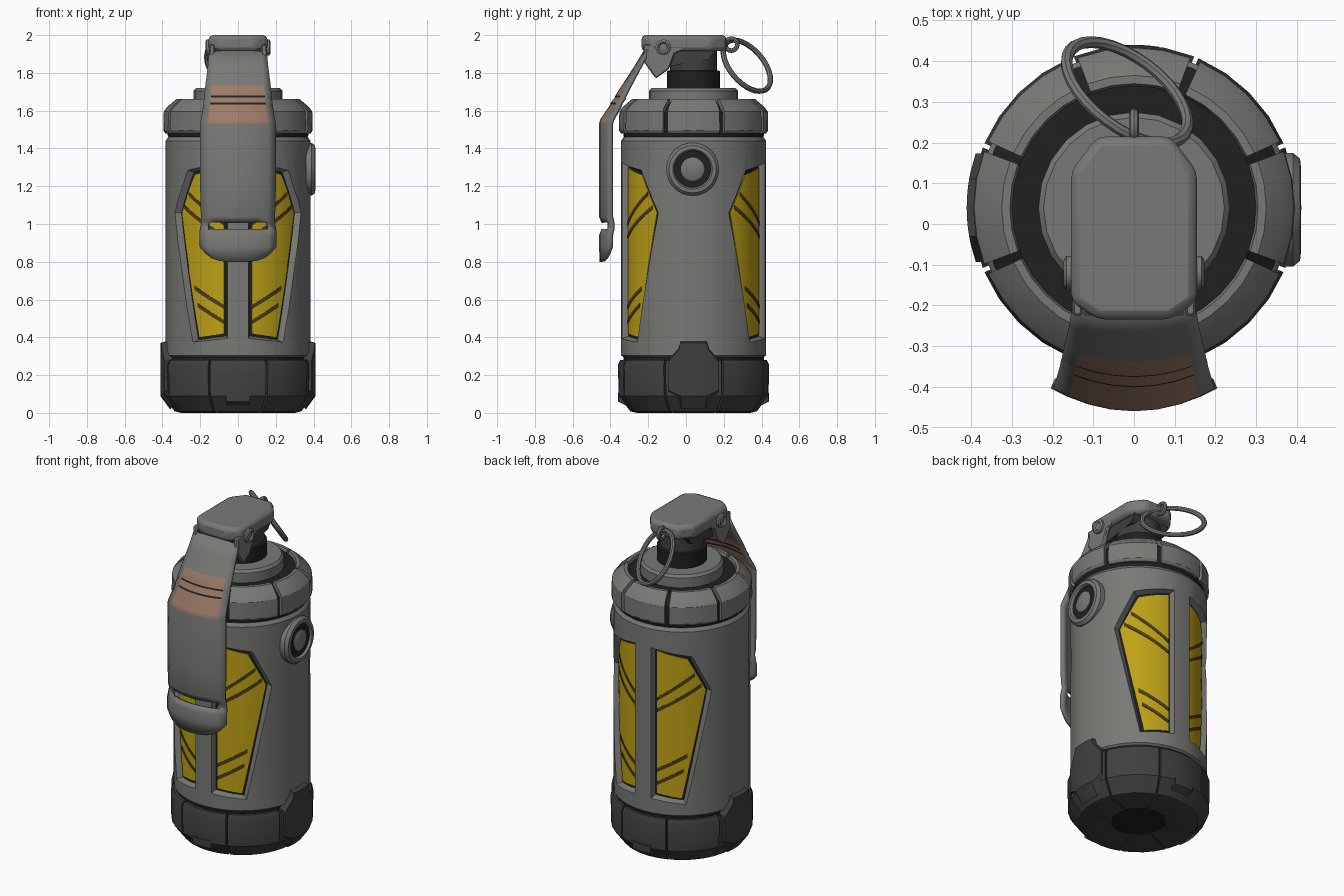
import bpy, bmesh, math
from mathutils import Matrix, Vector

if "Cube" in bpy.data.objects:
    bpy.data.objects.remove(bpy.data.objects["Cube"])

CY = 0.04  # the can's axis sits slightly behind the origin


def material(name, r, g, b):
    m = bpy.data.materials.new(name)
    m.diffuse_color = (r, g, b, 1)
    m.use_nodes = True
    m.node_tree.nodes["Principled BSDF"].inputs["Base Color"].default_value = m.diffuse_color
    return m


GREY = material("metal grey", .19, .19, .18)
DARK = material("dark rubber", .05, .05, .05)
BLACK = material("black", .014, .014, .014)
YELLOW = material("yellow", .52, .36, .008)
STRIPE = material("stripe brown", .07, .05, .008)
ORANGE = material("faded orange", .34, .20, .14)


def finish(name, bm, *mats):
    bmesh.ops.recalc_face_normals(bm, faces=bm.faces)
    me = bpy.data.meshes.new(name)
    bm.to_mesh(me)
    bm.free()
    ob = bpy.data.objects.new(name, me)
    bpy.context.collection.objects.link(ob)
    for m in mats:
        me.materials.append(m)
    return ob


def lathe(name, prof, mat, a0=0, a1=360, n=32, matrix=None):
    """Spin (r, z) profile; a full turn is capped, a sector uses a closed profile."""
    bm = bmesh.new()
    full = a1 - a0 >= 360
    rings = []
    for i in range(n if full else n + 1):
        a = math.radians(a0 + (a1 - a0) * i / n)
        rings.append([bm.verts.new((r * math.cos(a), r * math.sin(a), z)) for r, z in prof])
    k = len(prof)
    for i in range(n):
        p, q = rings[i], rings[(i + 1) % len(rings)]
        for j in range(k - 1 if full else k):
            bm.faces.new((p[j], q[j], q[(j + 1) % k], p[(j + 1) % k]))
    if full:
        bm.faces.new([r[0] for r in rings])
        bm.faces.new([r[-1] for r in rings])
    else:
        bm.faces.new(rings[0])
        bm.faces.new(rings[-1])
    bm.transform(matrix or Matrix.Translation((0, CY, 0)))
    return finish(name, bm, mat)


def curved(name, rows_in, r_in, rows_out, r_out, mat, sx=1, sy=1, cols=10, sub=6):
    """Solid plate wrapped on the can; rows are (angle, z, angle, z) from the front."""
    bm = bmesh.new()
    grids = []
    for rows, r in ((rows_in, r_in), (rows_out, r_out)):
        fine = [rows[0]]
        for p, q in zip(rows, rows[1:]):
            fine += [[u + (v - u) * s / sub for u, v in zip(p, q)] for s in range(1, sub + 1)]
        grid = []
        for b0, z0, b1, z1 in fine:
            line = []
            for c in range(cols + 1):
                t = c / cols
                a = math.radians(b0 + (b1 - b0) * t)
                line.append(bm.verts.new((sx * r * math.sin(a), CY - sy * r * math.cos(a), z0 + (z1 - z0) * t)))
            grid.append(line)
        grids.append(grid)
        for p, q in zip(grid, grid[1:]):
            for c in range(cols):
                bm.faces.new((p[c], p[c + 1], q[c + 1], q[c]))
    edges = [g[0] + [l[-1] for l in g[1:]] + g[-1][-2::-1] + [l[0] for l in g[-2:0:-1]] for g in grids]
    m = len(edges[0])
    for i in range(m):
        j = (i + 1) % m
        bm.faces.new((edges[0][i], edges[0][j], edges[1][j], edges[1][i]))
    return finish(name, bm, mat)


def prism(name, pts, place, depth, mat):
    """Extrude a 2D outline; place maps (u, v, w) to a position."""
    bm = bmesh.new()
    lo, hi = [[bm.verts.new(place(u, v, w)) for u, v in pts] for w in depth]
    bm.faces.new(lo)
    bm.faces.new(hi)
    for i in range(len(pts)):
        j = (i + 1) % len(pts)
        bm.faces.new((lo[i], lo[j], hi[j], hi[i]))
    return finish(name, bm, mat)


def bevel(ob, w, seg=2):
    b = ob.modifiers.new("bevel", 'BEVEL')
    b.width, b.segments, b.limit_method = w, seg, 'ANGLE'


def window(e):
    d = e * .007
    return [(12 - e, .42 - d, 35 + e, .40 - d), (12 - e, 1.06, 57 + e, 1.06),
            (12 - e, 1.30 + d, 40 + e, 1.26 + d)]


# body shell with four window pockets
body = lathe("body", [(.365, .29), (.384, .305), (.384, 1.44), (.37, 1.46)], GREY)
for sx in (1, -1):
    for sy in (1, -1):
        cut = curved("window_cutter", window(1.8), .345, window(4.5), .40, GREY, sx, sy)
        cut.hide_render = True
        mod = body.modifiers.new("cut", 'BOOLEAN')
        mod.operation, mod.object, mod.solver = 'DIFFERENCE', cut, 'EXACT'
        bpy.context.view_layer.objects.active = body
        bpy.ops.object.modifier_apply(modifier=mod.name)
        bpy.data.objects.remove(cut)
        # dark frame, yellow pane and diagonal stripes
        curved("window_frame", window(1.8), .342, window(1.8), .350, BLACK, sx, sy)
        curved("window_pane", window(0), .347, window(0), .355, YELLOW, sx, sy)
        for z0, a1, z1 in ((.47, 37, .56), (.55, 40, .65), (.92, 53, 1.08), (.99, 47, 1.15)):
            s = [(12, z0, a1, z1), (12, z0 + .022, a1, z1 + .022)]
            curved("window_stripe", s, .351, s, .3575, STRIPE, sx, sy, sub=1)

# black core seen in seams and gaps
lathe("lower_core", [(.29, .02), (.33, .03), (.372, .1), (.372, .32)], BLACK)
lathe("upper_core", [(.365, 1.45), (.372, 1.47), (.372, 1.59), (.30, 1.645), (.2, 1.645)], BLACK)

# eight-part base and shoulder ring
for k in range(8):
    c = 45 * k
    lathe("base_segment", [(.15, .012), (.30, .0), (.335, .008), (.397, .09), (.400, .255), (.388, .28), (.3, .28)],
          DARK, c - 21.7, c + 21.7, 4)
    lathe("shoulder_segment", [(.36, 1.48), (.385, 1.48), (.395, 1.495), (.393, 1.595), (.375, 1.62),
                               (.325, 1.662), (.305, 1.662), (.295, 1.63)], GREY, c - 20.6, c + 20.6, 4)

# raised base pads on both sides, small tabs front and back
for s in (1, -1):
    inner = [(80, .02, 100, .02), (69, .10, 111, .10), (69, .29, 111, .29), (77, .345, 103, .345), (79, .385, 101, .385)]
    outer = [(80, .09, 100, .09), (71, .12, 109, .12), (71, .27, 109, .27), (79, .335, 101, .335), (80, .37, 100, .37)]
    curved("base_pad", inner, .36, outer, .411, DARK, s, 1, 6, 1)
    tab = [(-10, .03, 10, .03), (-10, .11, 10, .11)]
    tab_out = [(-9, .06, 9, .06), (-9, .105, 9, .105)]
    curved("base_tab", tab, .34, tab_out, .40, DARK, 1, s, 6, 1)

# collar and neck
lathe("collar", [(.235, 1.63), (.235, 1.705), (.222, 1.72), (.1, 1.72)], GREY, n=24)
lathe("neck_lower", [(.14, 1.70), (.14, 1.81), (.12, 1.815)], BLACK, n=24)
lathe("neck_upper", [(.125, 1.80), (.125, 1.94)], DARK, n=24)

# side button facing +x
side = Matrix.Translation((.36, CY - .005, 1.29)) @ Matrix.Rotation(math.pi / 2, 4, 'Y')
lathe("button_rim", [(.14, 0), (.14, .03), (.125, .048), (.105, .05), (.095, .035), (.09, 0)], GREY, matrix=side)
lathe("button_groove", [(.1, 0), (.1, .037)], BLACK, matrix=side)
lathe("button_centre", [(.062, 0), (.062, .042), (.052, .048)], GREY, n=24, matrix=side)

# lever head with side cheeks and pivots
head = prism("lever_head", [(-.155, -.19), (-.155, .13), (-.09, .215), (.09, .215), (.155, .13), (.155, -.19),
                            (.09, -.235), (-.09, -.235)], lambda u, v, w: (u, v, w), (1.915, 2.0), GREY)
bevel(head, .022)
for s in (1, -1):
    cheek = prism("lever_cheek", [(-.225, 1.95), (.03, 1.95), (-.06, 1.90), (-.09, 1.82), (-.16, 1.77), (-.225, 1.86)],
                  lambda u, v, w: (w * s, u, v), (.125, .152), GREY)
    bevel(cheek, .006, 1)
    lathe("pivot", [(.042, 0), (.042, .02), (.03, .027), (.02, .018)], GREY, n=16,
          matrix=Matrix.Translation((.146 * s, -.12, 1.935)) @ Matrix.Rotation(s * math.pi / 2, 4, 'Y'))
prism("head_underside", [(-.225, 1.93), (.16, 1.93), (.12, 1.87), (-.12, 1.83), (-.2, 1.86)],
      lambda u, v, w: (w, u, v), (-.122, .122), DARK)

# curved lever sheet: rows of z, y, half width, sag
rows = [(1.93, -.205, .150, .01), (1.83, -.265, .158, .02), (1.73, -.33, .170, .032), (1.676, -.365, .175, .04),
        (1.666, -.367, .176, .04), (1.638, -.39, .179, .045), (1.628, -.392, .180, .045), (1.55, -.445, .192, .055),
        (1.53, -.450, .196, .055), (1.2, -.450, .196, .055), (1.04, -.450, .192, .055), (1.01, -.438, .190, .05),
        (.97, -.438, .198, .05), (.94, -.450, .2, .055), (.88, -.450, .2, .055), (.80, -.448, .17, .04)]
cols = [-1, -.8, -.55, -.28, 0, .28, .55, .8, 1]
bm = bmesh.new()
grid = [[bm.verts.new((w * t, y + g * t * t, z + (.045 * t ** 4 if z < .85 else 0))) for t in cols]
        for z, y, w, g in rows]
for i in range(len(rows) - 1):
    z = (rows[i][0] + rows[i + 1][0]) / 2
    for c in range(8):
        mid = 0 < c < 7
        if mid and .97 < z < 1.01:
            continue  # slot
        f = bm.faces.new((grid[i][c], grid[i + 1][c], grid[i + 1][c + 1], grid[i][c + 1]))
        if mid and 1.53 < z < 1.73:
            f.material_index = 2 if i in (3, 5) else 1
lever = finish("lever", bm, GREY, ORANGE, BLACK)
sol = lever.modifiers.new("thickness", 'SOLIDIFY')
sol.thickness, sol.offset = .02, 0


# pull ring and its eyelet
def torus(name, R, r, matrix, n=32):
    prof = [(R + r * math.cos(i * math.pi / 4), r * math.sin(i * math.pi / 4)) for i in range(8)]
    bm = bmesh.new()
    rings = [[bm.verts.new((p * math.cos(a), p * math.sin(a), z)) for p, z in prof]
             for a in (2 * math.pi * i / n for i in range(n))]
    for i in range(n):
        p, q = rings[i], rings[(i + 1) % n]
        for j in range(8):
            bm.faces.new((p[j], q[j], q[(j + 1) % 8], p[(j + 1) % 8]))
    bm.transform(matrix)
    return finish(name, bm, GREY)


u = Vector((.8, -.6, 0))
v = Vector((-.051, -.068, .135)).normalized()
tilt = Matrix((u, v, u.cross(v))).transposed().to_4x4()
torus("pull_ring", .16, .014, Matrix.Translation((-.017, .322, 1.838)) @ tilt @ Matrix.Diagonal((1.09, 1, 1, 1)))
torus("ring_eyelet", .032, .012, Matrix.Translation((0, .24, 1.95)) @ Matrix.Rotation(math.pi / 2, 4, 'Y'), 16)

# smooth shading with sharp edges kept
bpy.ops.object.select_all(action='SELECT')
bpy.context.view_layer.objects.active = body
bpy.ops.object.shade_smooth_by_angle(angle=math.radians(32))
